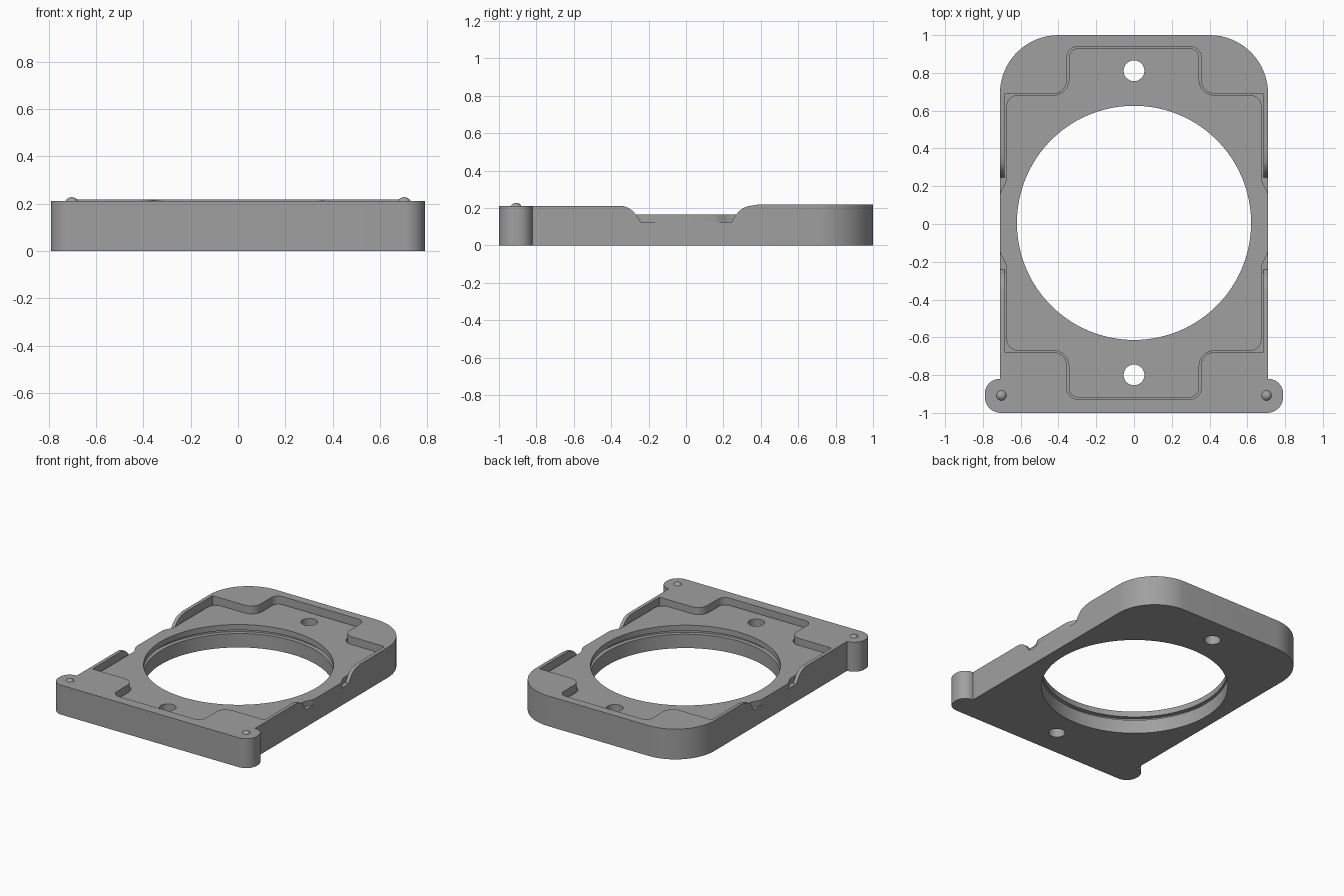
import bpy, bmesh, math
from mathutils import Vector, Matrix

if "Cube" in bpy.data.objects:
    bpy.data.objects.remove(bpy.data.objects["Cube"])

CY = 0.006          # centre of the pocket and bore along y
FLOOR = 0.125       # pocket floor height

grey = bpy.data.materials.new("satin_grey")
grey.diffuse_color = (0.35, 0.35, 0.35, 1)
grey.use_nodes = True
grey.node_tree.nodes["Principled BSDF"].inputs["Base Color"].default_value = grey.diffuse_color


def rounded(corners, steps=10):
    """Closed outline from (x, y, radius) corners."""
    out = []
    n = len(corners)
    for i, (x, y, r) in enumerate(corners):
        p = Vector((x, y))
        if r == 0:
            out.append(p)
            continue
        a = (Vector(corners[i - 1][:2]) - p).normalized()
        b = (Vector(corners[(i + 1) % n][:2]) - p).normalized()
        half = a.angle(b) / 2
        t = r / math.tan(half)
        c = p + (a + b).normalized() * r / math.sin(half)
        s, e = p + a * t - c, p + b * t - c
        sweep = s.angle_signed(e)
        for k in range(steps + 1):
            out.append(c + Matrix.Rotation(-sweep * k / steps, 2) @ s)
    return out


def prism(name, pts, lo, hi, axis="z"):
    """Extrude an outline along z, or a (y, z) outline along x."""
    bm = bmesh.new()
    if axis == "z":
        vs = [bm.verts.new((p[0], p[1], lo)) for p in pts]
        step = (0, 0, hi - lo)
    else:
        vs = [bm.verts.new((lo, p[0], p[1])) for p in pts]
        step = (hi - lo, 0, 0)
    face = bm.faces.new(vs)
    res = bmesh.ops.extrude_face_region(bm, geom=[face], use_keep_orig=True)
    bmesh.ops.translate(bm, vec=step, verts=[g for g in res["geom"] if isinstance(g, bmesh.types.BMVert)])
    bmesh.ops.recalc_face_normals(bm, faces=bm.faces)
    me = bpy.data.meshes.new(name)
    bm.to_mesh(me)
    bm.free()
    ob = bpy.data.objects.new(name, me)
    bpy.context.collection.objects.link(ob)
    me.materials.append(grey)
    return ob


def disc(name, y, r, lo, hi, n):
    pts = [(r * math.cos(2 * math.pi * k / n), y + r * math.sin(2 * math.pi * k / n)) for k in range(n)]
    return prism(name, pts, lo, hi)


def activate(ob):
    bpy.ops.object.select_all(action="DESELECT")
    ob.select_set(True)
    bpy.context.view_layer.objects.active = ob


def cut(ob, cutter):
    m = ob.modifiers.new("cut", "BOOLEAN")
    m.operation, m.solver, m.object = "DIFFERENCE", "EXACT", cutter
    activate(ob)
    bpy.ops.object.modifier_apply(modifier=m.name)
    bpy.data.objects.remove(cutter)


def quarters(corners):
    """Mirror a right-back quarter outline to all four quadrants around CY."""
    q = list(corners)
    left = [(-x, y, r) for x, y, r in reversed(q)]
    back = q + left
    front = [(x, -y, r) for x, y, r in reversed(back)]
    return [(x, y + CY, r) for x, y, r in back + front]


# Housing: rounded back corners, ears at the front
right = [(0.71, 1, 0.31), (0.71, -0.82, 0), (0.79, -0.82, 0.079), (0.79, -1, 0.085)]
outline = right + [(-x, y, r) for x, y, r in reversed(right)]
housing = prism("housing", rounded(outline, 16), 0, 0.218)

# Cross shaped pocket, open at both sides
pocket = quarters([(0.9, 0.24, 0), (0.685, 0.24, 0), (0.685, 0.683, 0),
                   (0.355, 0.683, 0.075), (0.355, 0.933, 0.055)])
cut(housing, prism("pocket_cutter", rounded(pocket), FLOOR, 0.5))

# Curved side notch, and the slightly lower front rim
ramp = [(0.242, FLOOR + 0.0005), (0.268, 0.165), (0.285, 0.184), (0.305, 0.199), (0.33, 0.209), (0.36, 0.214)]
notch = [(-1.2, 0.212), (-0.35, 0.212)] + [(-y, z) for y, z in reversed(ramp[:-1])]
notch += ramp + [(0.385, 0.2181), (0.385, 0.4), (-1.2, 0.4)]
cut(housing, prism("notch_cutter", notch, -1, 1, "x"))

# Insert plate lying in the pocket, with side tabs reaching the outer walls
plate_pts = quarters([(0.71, 0.145, 0), (0.706, 0.165, 0), (0.69, 0.195, 0), (0.68, 0.215, 0),
                      (0.675, 0.24, 0), (0.675, 0.677, 0.06), (0.345, 0.677, 0.08), (0.345, 0.924, 0.05)])
plate = prism("insert_plate", rounded(plate_pts), FLOOR, 0.165)

# Bore with inner groove, and two screw holes
cut(housing, disc("groove_cutter", CY, 0.65, 0.1, 0.16, 96))
for part in (housing, plate):
    cut(part, disc("bore_cutter", CY, 0.62, -0.1, 0.5, 96))
    for y in (-0.805, 0.805):
        cut(part, disc("screw_cutter", y + CY, 0.055, -0.1, 0.5, 32))

# Locating nubs on the ears
parts = [housing, plate]
for side, x in (("left", -0.702), ("right", 0.702)):
    bpy.ops.mesh.primitive_uv_sphere_add(segments=24, ring_count=12, radius=0.03, location=(x, -0.908, 0.198))
    nub = bpy.context.object
    nub.name = side + "_nub"
    nub.data.materials.append(grey)
    parts.append(nub)

for part in parts:
    activate(part)
    bpy.ops.object.shade_smooth_by_angle(angle=math.radians(30))
